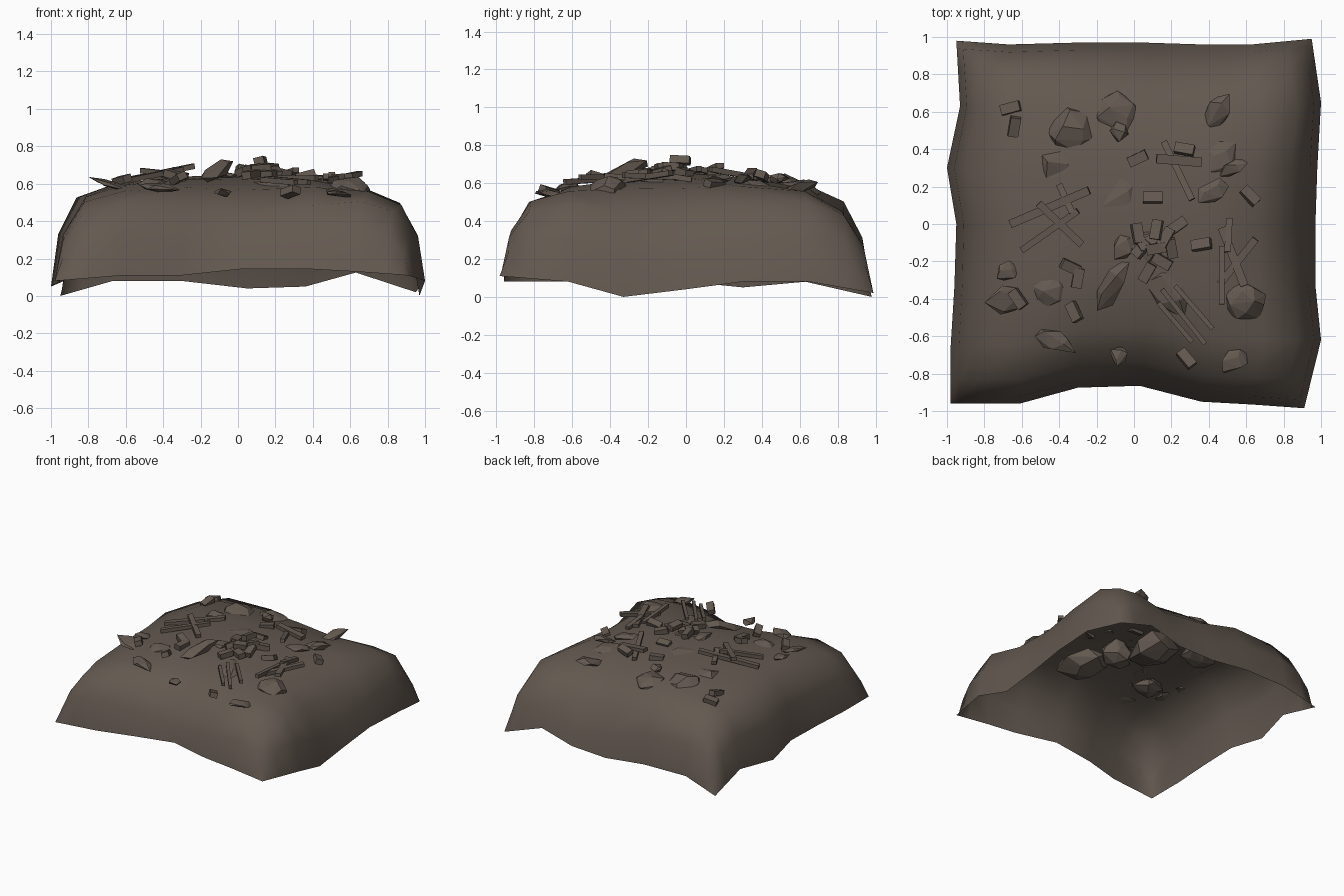
import bpy, bmesh, math, random
from mathutils import Vector, Matrix, Euler

if "Cube" in bpy.data.objects:
    bpy.data.objects.remove(bpy.data.objects["Cube"])

random.seed(7)
mat = bpy.data.materials.new("dusty brown")
mat.diffuse_color = (0.125, 0.099, 0.08, 1)
mat.use_nodes = True
mat.node_tree.nodes["Principled BSDF"].inputs["Base Color"].default_value = mat.diffuse_color


def finish(bm, name):
    me = bpy.data.meshes.new(name)
    bm.to_mesh(me)
    bm.free()
    me.materials.append(mat)
    ob = bpy.data.objects.new(name, me)
    bpy.context.collection.objects.link(ob)
    return ob


def lerp_table(t, table):
    for (a, p), (b, q) in zip(table, table[1:]):
        if t <= b:
            return p + (q - p) * max(0, t - a) / (b - a)
    return table[-1][1]


def rise(s):
    return lerp_table(s, [(0, 0), (.04, .47), (.14, .8), (.25, .88),
                          (.4, .94), (.6, .975), (1, 1)])


TOP = 0.65


def sag(s, along, centre, width, depth):
    # softer slope in the middle of a side
    return s / (1 + depth * math.exp(-((along - centre) / width) ** 2) * max(0, 1 - s))


def dome(x, y):
    # 0 at the rim, 1 at the crown, with sagging sides
    fy = sag(1 + y, x, 0, .33, 1.0) if y < 0 else sag(1 - y, x, .25, .4, 1.3)
    fx = sag(1 - x, y, -.05, .4, .8) if x > 0 else 1 + x
    return rise(fx) * rise(fy)


def height(x, y):
    return .07 + (TOP - .07) * dome(x / .97, y / .97)


# mound: draped open shell; ragged rim given as 7 points per side
front = [(-.98, -.96, .08), (-.61, -.96, .11), (-.3, -.875, .11), (.03, -.865, .145),
         (.36, -.95, .145), (.63, -.965, .13), (.91, -.985, .11)]
back = [(-.95, .98, 0), (-.67, .96, .08), (-.3, .97, .08), (.05, .97, .04),
        (.36, .96, .05), (.63, .96, .125), (.95, .99, .02)]
left = [front[0], (-.98, -.65, .08), (-.96, -.33, .08), (-.95, 0, .08),
        (-1, .3, .05), (-.93, .63, .08), back[0]]
right = [front[6], (1, -.62, .08), (.97, -.33, 0), (.97, 0, .04),
         (.98, .3, .08), (1, .65, .08), back[6]]


def side(pts, t):
    k = min(int(t * 6 + 1e-6), 5)
    return Vector(pts[k]).lerp(Vector(pts[k + 1]), t * 6 - k)


half = [0, .04, .14, 1 / 3, 2 / 3]
grid = [-1 + s for s in half] + [0] + [1 - s for s in reversed(half)]
bm = bmesh.new()
rows = []
for y in grid:
    row = []
    for x in grid:
        u, v = (x + 1) / 2, (y + 1) / 2
        c = [Vector(p) for p in (front[0], front[6], back[0], back[6])]
        p = (side(front, u).lerp(side(back, u), v) + side(left, v).lerp(side(right, v), u)
             - c[0].lerp(c[1], u).lerp(c[2].lerp(c[3], u), v))
        p.z += (TOP - p.z) * dome(x, y)
        row.append(bm.verts.new(p))
    rows.append(row)
for a, b in zip(rows, rows[1:]):
    for i in range(len(grid) - 1):
        bm.faces.new((a[i], a[i + 1], b[i + 1], b[i]))
mound = finish(bm, "mound_shell")
mound.data.polygons.foreach_set("use_smooth", [True] * len(mound.data.polygons))


def add_box(bm, size, matrix):
    bmesh.ops.create_cube(bm, size=1, matrix=matrix @ Matrix.Diagonal((*size, 1)))


# bricks: x, y, turn in degrees, lift
bricks = [(-.66, .62, 15, 0), (-.64, .52, 80, 0), (.02, .35, 25, 0), (.1, .14, 0, 0),
          (.62, .15, -45, .01), (.36, -.11, 10, .01), (.23, -.01, 35, .01), (.27, .4, -10, .03),
          (-.34, -.23, -25, .01), (-.3, -.29, 80, 0), (-.32, -.47, -65, .01),
          (-.62, -.4, -55, .02), (.28, -.72, -50, 0), (.07, -.1, 30, .02), (.12, -.03, 80, .07),
          (.12, -.13, 10, .04), (.2, -.13, 100, .02), (.04, -.13, 50, .02),
          (.15, -.2, -30, .01), (.17, -.07, 60, .04), (.07, -.26, 60, .01), (.02, -.05, 100, .02)]
bm = bmesh.new()
for x, y, a, lift in bricks:
    tilt = Euler((random.uniform(-.4, .4), random.uniform(-.3, .3), math.radians(a)))
    add_box(bm, (.105, .055, .04), Matrix.Translation((x, y, height(x, y) + .01 + lift))
            @ tilt.to_matrix().to_4x4())
finish(bm, "loose_bricks")

# planks: start x, y, lift, end x, y, lift, width
planks = [(-.66, 0, .01, -.24, .18, .06, .045), (-.6, -.14, .01, -.3, .07, .04, .035),
          (-.51, .11, .05, -.28, -.11, .01, .04), (.16, .44, .02, .31, .13, .05, .035),
          (.12, .35, .05, .36, .33, .03, .05), (.47, -.02, .02, .59, -.33, .06, .045),
          (.46, -.32, .01, .65, -.08, .09, .04), (.15, -.35, .01, .38, -.64, .03, .025),
          (.22, -.33, .01, .42, -.56, .04, .025), (.13, -.42, .01, .31, -.63, .03, .025),
          (.47, -.12, .01, .47, -.43, .04, .03), (.51, .03, .02, .5, -.15, .05, .035),
          (-.4, .21, .02, -.33, .06, .04, .035)]
bm = bmesh.new()
for x0, y0, l0, x1, y1, l1, w in planks:
    p = Vector((x0, y0, height(x0, y0) + l0))
    q = Vector((x1, y1, height(x1, y1) + l1))
    rot = (q - p).to_track_quat('X', 'Z').to_matrix().to_4x4()
    add_box(bm, ((q - p).length, w, .028), Matrix.Translation((p + q) / 2) @ rot)
finish(bm, "broken_planks")


def add_rock(bm, x, y, lift, size, turn, tilt, n):
    m = (Matrix.Translation((x, y, height(x, y) + lift))
         @ Euler((tilt * .3, tilt, math.radians(turn))).to_matrix().to_4x4())
    vs = []
    for k in range(n):  # spread, jittered points on an ellipsoid
        z = 1 - (2 * k + 1) / n
        r, a = math.sqrt(1 - z * z), k * 2.4 + random.uniform(-.4, .4)
        p = Vector((r * math.cos(a) * size[0], r * math.sin(a) * size[1], z * size[2]))
        vs.append(bm.verts.new(m @ (p * random.uniform(.82, 1.12))))
    out = bmesh.ops.convex_hull(bm, input=vs)
    bmesh.ops.delete(bm, geom=[v for v in out["geom_interior"] if isinstance(v, bmesh.types.BMVert)],
                     context='VERTS')


# boulders: half buried, hanging into the hollow below
bm = bmesh.new()
for x, y, lift, sx, sy, sz, turn in [
        (-.32, .5, -.03, .14, .12, .07, 20), (-.08, .58, -.04, .14, .13, .07, 0),
        (-.4, .3, -.07, .15, .14, .09, 40), (-.08, .12, -.09, .23, .19, .115, 60),
        (.2, -.35, -.08, .2, .15, .1, -40), (.6, -.41, -.02, .115, .11, .08, 0),
        (-.43, -.35, -.05, .12, .11, .06, 30), (.07, -.12, -.07, .14, .13, .1, 0),
        (.47, .36, -.03, .12, .1, .06, 60)]:
    add_rock(bm, x, y, lift, (sx, sy, sz), turn, .1, 22)
finish(bm, "buried_boulders")

# shards: flat tilted slabs of stone
bm = bmesh.new()
for x, y, lift, sx, sy, sz, turn, tilt in [
        (-.11, -.33, .05, .16, .07, .04, 62, -.3), (-.68, -.4, .02, .13, .09, .02, 0, .3),
        (-.68, -.25, .01, .07, .06, .02, 30, .2), (-.43, -.62, 0, .13, .06, .025, -25, .1),
        (-.08, -.7, .01, .06, .055, .025, 80, .2), (.53, -.73, 0, .09, .07, .02, 20, .1),
        (.45, .6, .02, .13, .07, .03, 70, -.25), (.43, .18, .02, .1, .07, .025, 40, .1),
        (-.08, .49, .02, .06, .06, .03, 0, .1), (.53, .3, .03, .08, .05, .03, 30, -.2),
        (-.06, -.12, .0, .1, .06, .025, 60, .2)]:
    add_rock(bm, x, y, lift, (sx, sy, sz), turn, tilt, 11)
finish(bm, "stone_shards")
